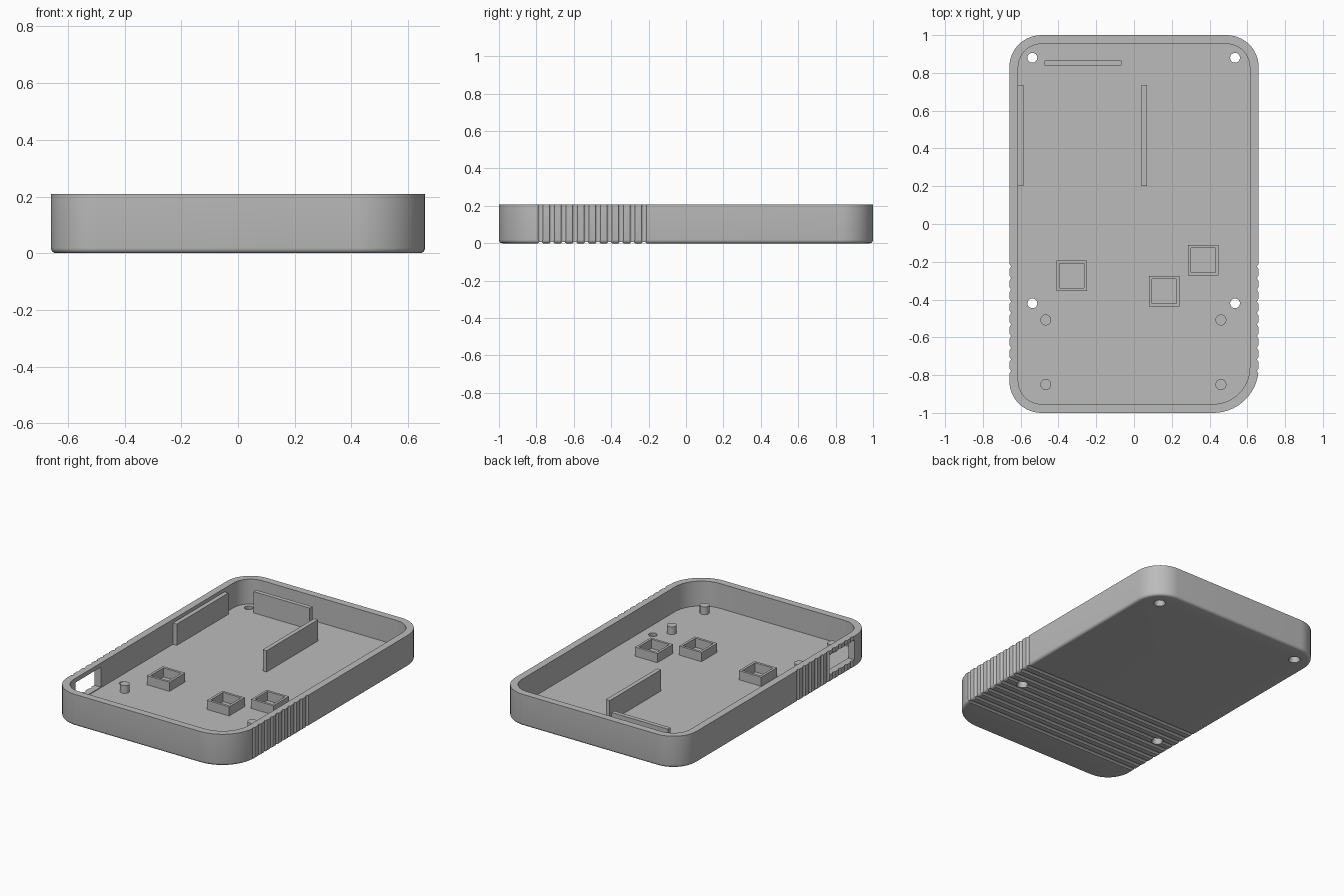
import bpy, bmesh
from math import cos, sin, pi, radians
from mathutils import Matrix

cube = bpy.data.objects.get("Cube")
if cube:
    bpy.data.objects.remove(cube, do_unlink=True)

W, L, H = 0.66, 1.0, 0.208
WALL, FLOOR = 0.047, 0.045

grey = bpy.data.materials.new("matte_grey")
grey.use_nodes = True
grey.diffuse_color = (0.5, 0.5, 0.5, 1)
grey.node_tree.nodes["Principled BSDF"].inputs["Base Color"].default_value = (0.5, 0.5, 0.5, 1)


def finish(bm, name):
    bmesh.ops.recalc_face_normals(bm, faces=bm.faces)
    mesh = bpy.data.meshes.new(name)
    bm.to_mesh(mesh)
    bm.free()
    mesh.materials.append(grey)
    ob = bpy.data.objects.new(name, mesh)
    bpy.context.collection.objects.link(ob)
    return ob


def add_box(bm, x0, x1, y0, y1, z0, z1):
    m = Matrix.Translation(((x0 + x1) / 2, (y0 + y1) / 2, (z0 + z1) / 2))
    bmesh.ops.create_cube(bm, size=1, matrix=m @ Matrix.Diagonal((x1 - x0, y1 - y0, z1 - z0, 1)))


def add_cylinder(bm, centre, r, depth, r2=None, axis="Z", segments=24):
    rot = Matrix.Rotation(pi / 2, 4, "Y") if axis == "X" else Matrix.Identity(4)
    bmesh.ops.create_cone(bm, cap_ends=True, segments=segments, radius1=r,
                          radius2=r if r2 is None else r2, depth=depth,
                          matrix=Matrix.Translation(centre) @ rot)


def outline(inset, z, steps=14):
    """Rounded rectangle with one larger front corner."""
    pts = []
    corners = [(1, 1, 0.17), (-1, 1, 0.17), (-1, -1, 0.17), (1, -1, 0.24)]
    for i, (sx, sy, r) in enumerate(corners):
        for k in range(steps + 1):
            a = (i + k / steps) * pi / 2
            pts.append((sx * (W - r) + (r - inset) * cos(a),
                        sy * (L - r) + (r - inset) * sin(a), z))
    return pts


def smooth(ob):
    bpy.ops.object.select_all(action="DESELECT")
    ob.select_set(True)
    bpy.context.view_layer.objects.active = ob
    bpy.ops.object.shade_smooth_by_angle(angle=radians(30))


def cut(target, bm):
    cutter = finish(bm, "cutter")
    cutter.hide_render = True
    mod = target.modifiers.new("cut", "BOOLEAN")
    mod.operation, mod.solver, mod.object = "DIFFERENCE", "EXACT", cutter
    bpy.ops.object.select_all(action="DESELECT")
    bpy.context.view_layer.objects.active = target
    target.select_set(True)
    bpy.ops.object.modifier_apply(modifier=mod.name)
    bpy.data.objects.remove(cutter, do_unlink=True)


# Tray: rounded bottom edge, outer wall, rim, inner wall, floor
bm = bmesh.new()
fillet = 0.018
rings = [(fillet * (1 - sin(a)), fillet * (1 - cos(a))) for a in (0, pi / 8, pi / 4, 3 * pi / 8, pi / 2)]
rings = rings + [(0, H), (WALL, H), (WALL, FLOOR)]
loops = [[bm.verts.new(p) for p in outline(i, z)] for i, z in rings]
for a, b in zip(loops, loops[1:]):
    for j in range(len(a)):
        k = (j + 1) % len(a)
        bm.faces.new((a[j], a[k], b[k], b[j]))
bm.faces.new(loops[0])
bm.faces.new(loops[-1])
tray = finish(bm, "tray")

# Countersunk screw holes
bm = bmesh.new()
for x in (-0.538, 0.535):
    for y in (-0.42, 0.88):
        add_cylinder(bm, (x, y, 0.03), 0.026, 0.1)
cut(tray, bm)
bm = bmesh.new()
for x in (-0.538, 0.535):
    for y in (-0.42, 0.88):
        add_cylinder(bm, (x, y, 0.01), 0.038, 0.03, r2=0.026)
cut(tray, bm)

# Grip grooves on both sides and underneath
grooves = [-0.225 - 0.0615 * i for i in range(10)]
bm = bmesh.new()
for y in grooves:
    for x in (-W - 0.007, W + 0.007):
        add_cylinder(bm, (x, y, H / 2), 0.015, 0.4, segments=16)
cut(tray, bm)
bm = bmesh.new()
for y in grooves:
    add_cylinder(bm, (0, y, -0.007), 0.015, 1.5, axis="X", segments=16)
cut(tray, bm)

# Port opening in the side wall
bm = bmesh.new()
add_box(bm, -0.75, -0.59, -0.81, -0.55, 0.05, 0.18)
cut(tray, bm)
smooth(tray)

# Standing ribs
ribs = {"side_rib": (-0.615, -0.585, 0.2, 0.735),
        "middle_rib": (0.04, 0.068, 0.2, 0.735),
        "back_rib": (-0.475, -0.065, 0.838, 0.866)}
for name, (x0, x1, y0, y1) in ribs.items():
    bm = bmesh.new()
    add_box(bm, x0, x1, y0, y1, FLOOR - 0.005, 0.185)
    finish(bm, name)

# Square button sockets: open frames on the floor
for i, (x, y) in enumerate([(-0.33, -0.275), (0.16, -0.355), (0.367, -0.192)]):
    bm = bmesh.new()
    add_box(bm, x - 0.081, x + 0.081, y - 0.081, y + 0.081, FLOOR - 0.005, 0.105)
    socket = finish(bm, f"button_socket_{i + 1}")
    bm = bmesh.new()
    add_box(bm, x - 0.065, x + 0.065, y - 0.065, y + 0.065, FLOOR, 0.2)
    cut(socket, bm)

# Locating pegs
for side, x in (("right", -0.467), ("left", 0.46)):
    for end, y in (("front", -0.85), ("rear", -0.508)):
        bm = bmesh.new()
        add_cylinder(bm, (x, y, 0.068), 0.029, 0.056)
        smooth(finish(bm, f"{end}_{side}_peg"))
